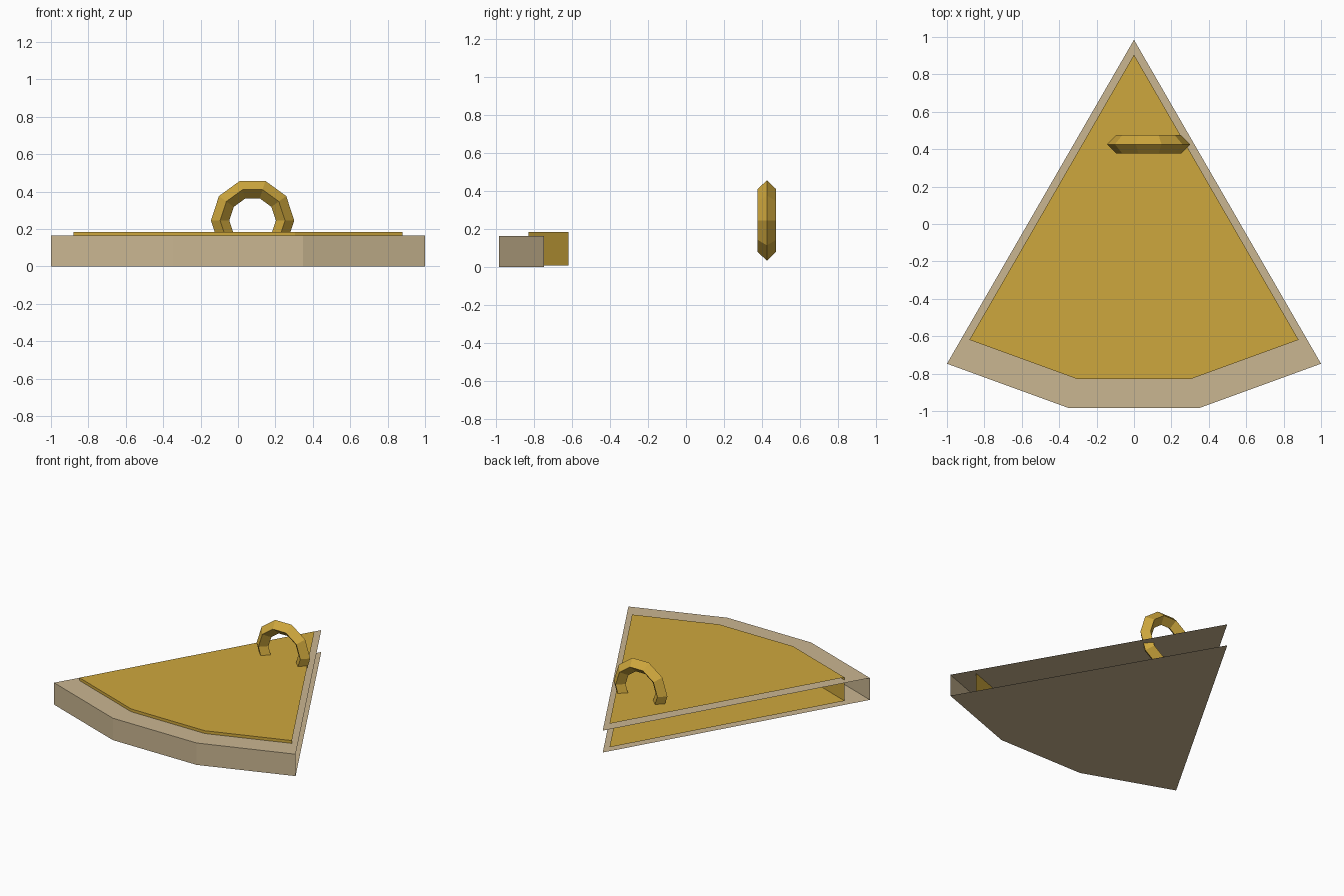
import bpy, bmesh, math

if "Cube" in bpy.data.objects:
    bpy.data.objects.remove(bpy.data.objects["Cube"])


def material(name, rgb):
    m = bpy.data.materials.new(name)
    lin = [(c / 255 / 12.92) if c < 11 else ((c / 255 + 0.055) / 1.055) ** 2.4 for c in rgb]
    m.diffuse_color = (*lin, 1)
    m.use_nodes = True
    m.node_tree.nodes["Principled BSDF"].inputs["Base Color"].default_value = m.diffuse_color
    return m


CRUST = material("crust tan", (202, 182, 145))
GOLD = material("golden topping", (206, 167, 61))


def finish(name, bm, mat):
    me = bpy.data.meshes.new(name)
    bm.to_mesh(me)
    bm.free()
    me.materials.append(mat)
    ob = bpy.data.objects.new(name, me)
    bpy.context.collection.objects.link(ob)
    return ob


def wedge(name, apex_y, radius, z0, z1, mat):
    """60 degree slice: top, bottom and three-sided arc wall, straight cut sides left open."""
    bm = bmesh.new()
    pts = [(0, apex_y)]
    for deg in (-30, -10, 10, 30):
        a = math.radians(deg)
        pts.append((radius * math.sin(a), apex_y - radius * math.cos(a)))
    low = [bm.verts.new((x, y, z0)) for x, y in pts]
    high = [bm.verts.new((x, y, z1)) for x, y in pts]
    bm.faces.new(high)
    bm.faces.new(low[::-1])
    for i in (1, 2, 3):
        bm.faces.new((low[i], low[i + 1], high[i + 1], high[i]))
    return finish(name, bm, mat)


# Slice body and the slightly taller topping nested inside it
wedge("crust", 0.985, 2.0, 0.0, 0.164, CRUST)
wedge("topping", 0.905, 1.76, 0.009, 0.185, GOLD)

# Upright low-poly ring, diamond cross-section, half sunk into the slice
bm = bmesh.new()
N, M, R, r = 10, 4, 0.1735, 0.049
rings = []
for i in range(N):
    a = 2 * math.pi * i / N
    ring = []
    for j in range(M):
        b = 2 * math.pi * j / M
        d = R + r * math.cos(b)
        ring.append(bm.verts.new((0.078 + d * math.cos(a), 0.426 + r * math.sin(b),
                                  0.245 + d * math.sin(a))))
    rings.append(ring)
for i in range(N):
    p, q = rings[i], rings[(i + 1) % N]
    for j in range(M):
        k = (j + 1) % M
        bm.faces.new((p[j], p[k], q[k], q[j]))
bmesh.ops.recalc_face_normals(bm, faces=bm.faces)
finish("ring", bm, GOLD)
